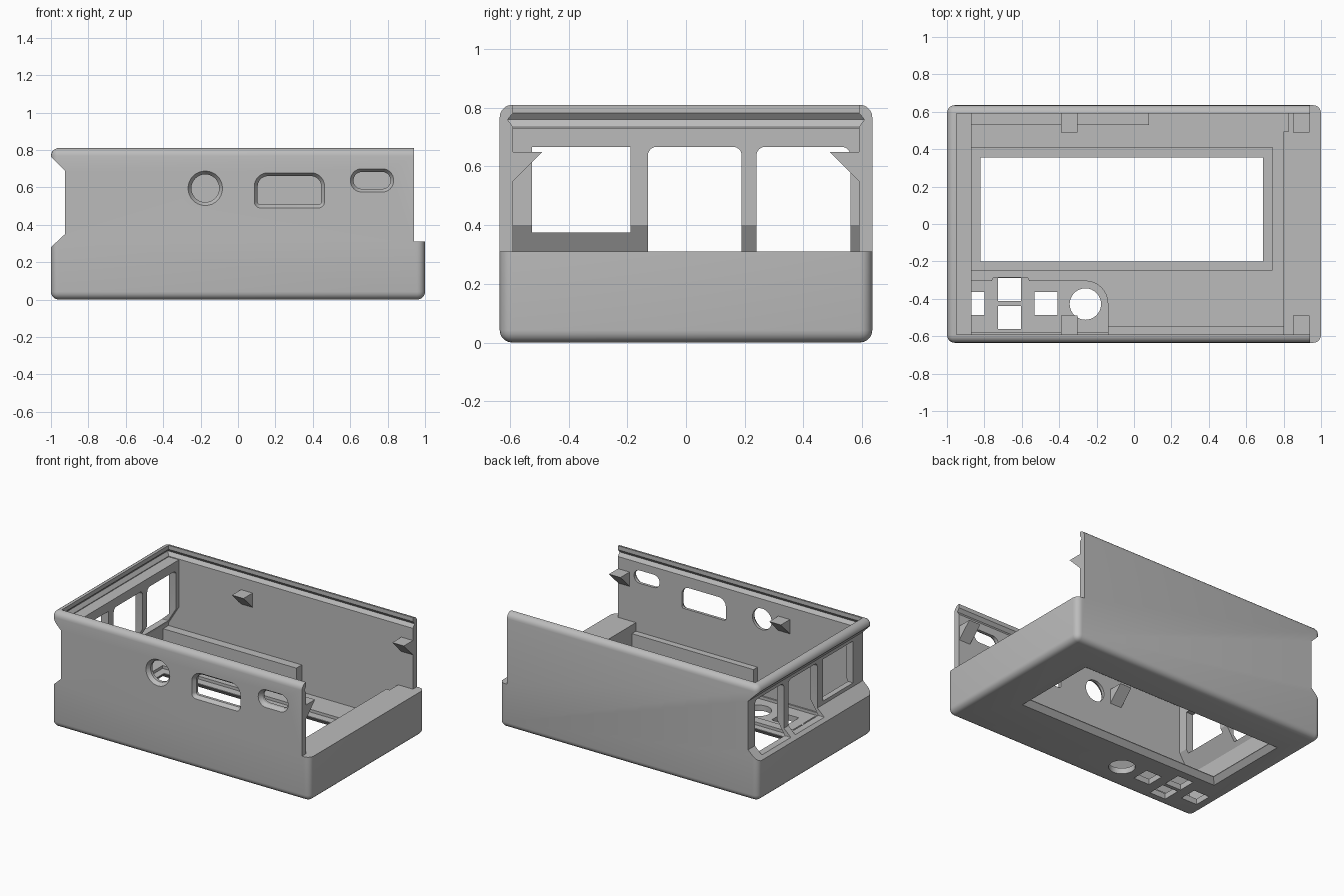
import bpy, bmesh, math
from mathutils import Vector

cube = bpy.data.objects.get("Cube")
if cube:
    bpy.data.objects.remove(cube, do_unlink=True)

grey = bpy.data.materials.new("plain_grey")
grey.use_nodes = True
grey.diffuse_color = (0.5, 0.5, 0.5, 1)
grey.node_tree.nodes["Principled BSDF"].inputs["Base Color"].default_value = (0.5, 0.5, 0.5, 1)


def loft(name, rings):
    """Closed solid skinned through rings of equal point count."""
    bm = bmesh.new()
    loops = [[bm.verts.new(p) for p in ring] for ring in rings]
    for a, b in zip(loops, loops[1:]):
        for i in range(len(a)):
            j = (i + 1) % len(a)
            bm.faces.new((a[i], a[j], b[j], b[i]))
    bm.faces.new(loops[0])
    bm.faces.new(loops[-1])
    bmesh.ops.recalc_face_normals(bm, faces=bm.faces)
    mesh = bpy.data.meshes.new(name)
    bm.to_mesh(mesh)
    bm.free()
    obj = bpy.data.objects.new(name, mesh)
    bpy.context.collection.objects.link(obj)
    mesh.materials.append(grey)
    return obj


def place(axis, u, v, d):
    return {"x": (d, u, v), "y": (u, d, v), "z": (u, v, d)}[axis]


def prism(name, axis, pts, a, b):
    return loft(name, [[place(axis, u, v, d) for u, v in pts] for d in (a, b)])


def rect(u0, u1, v0, v1):
    return [(u0, v0), (u1, v0), (u1, v1), (u0, v1)]


def box(name, x0, x1, y0, y1, z0, z1):
    return prism(name, "z", rect(x0, x1, y0, y1), z0, z1)


def arc(cu, cv, r, start, end, steps=8):
    angles = [math.radians(start + (end - start) * i / steps) for i in range(steps + 1)]
    return [(cu + r * math.cos(t), cv + r * math.sin(t)) for t in angles]


def round_rect(u0, u1, v0, v1, low, high):
    """Rectangle with separate radii for lower and upper corners."""
    return (arc(u0 + low, v0 + low, low, 180, 270) + arc(u1 - low, v0 + low, low, 270, 360)
            + arc(u1 - high, v1 - high, high, 0, 90) + arc(u0 + high, v1 - high, high, 90, 180))


def apply_mod(obj, mod):
    bpy.context.view_layer.objects.active = obj
    bpy.ops.object.modifier_apply(modifier=mod.name)


def combine(tool, operation):
    mod = case.modifiers.new("combine", "BOOLEAN")
    mod.operation, mod.solver, mod.object = operation, "EXACT", tool
    apply_mod(case, mod)
    bpy.data.objects.remove(tool, do_unlink=True)


def cut(tool):
    combine(tool, "DIFFERENCE")


def add(tool):
    combine(tool, "UNION")


# Rounded outer block
case = box("case_shell", -1, 1, -0.635, 0.635, 0, 0.81)
bevel = case.modifiers.new("round", "BEVEL")
bevel.width, bevel.segments = 0.042, 5
apply_mod(case, bevel)

# Cavity with a snap groove below the rim
cavity_levels = [(0.06, 0), (0.735, 0), (0.76, 0.018), (0.782, 0), (1, 0)]
cut(loft("cavity", [[(x, y, z) for x, y in rect(-0.95 - g, 0.94 + g, -0.59 - g, 0.59 + g)]
                    for z, g in cavity_levels]))

# Open upper end on the right
cut(box("open_end", 0.94, 1.2, -0.8, 0.8, 0.31, 1))

# Port wall, stepped inward with a sloping shoulder
add(prism("port_wall", "y", [(-0.98, 0.23), (-0.95, 0.27), (-0.87, 0.4), (-0.87, 0.73), (-0.98, 0.73)],
          -0.61, 0.61))
cut(prism("port_recess", "y", [(-1.1, 0.18), (-1, 0.28), (-0.925, 0.35), (-0.925, 0.69),
                               (-1, 0.765), (-1.1, 0.865)], -0.8, 0.8))

# Three socket openings in the port wall
cut(box("socket_wide", -1.1, -0.8, -0.525, -0.19, 0.375, 0.667))
for y0, y1 in ((-0.13, 0.19), (0.24, 0.56)):
    cut(prism("socket_tall", "x", round_rect(y0, y1, 0.3, 0.667, 0.005, 0.03), -1.1, -0.8))

# Inner ledges
add(box("end_ledge", 0.8, 0.97, -0.61, 0.495, 0.03, 0.31))
add(box("end_ledge_corner", 0.825, 0.97, 0.48, 0.61, 0.03, 0.31))
add(box("front_ledge", -0.14, 0.85, -0.61, -0.545, 0.03, 0.25))
add(box("back_ledge", -0.97, 0.08, 0.53, 0.61, 0.03, 0.25))

# Screen seat and bevelled screen opening
cut(box("screen_seat", -0.87, 0.74, -0.245, 0.41, 0.04, 0.2))


def screen_ring(grow, z):
    return [(x, y, z) for x, y in rect(-0.82 - grow, 0.69 + grow, -0.2 - grow, 0.355 + grow)]


cut(loft("screen_opening", [screen_ring(0.04, -0.01), screen_ring(0, 0.035), screen_ring(0, 0.2)]))

# Shallow button pocket, square button holes and a round knob hole
pocket = ([(-0.948, -0.58), (-0.14, -0.58)] + arc(-0.26, -0.425, 0.12, 0, 90)
          + [(-0.56, -0.305), (-0.57, -0.285), (-0.75, -0.285), (-0.76, -0.305), (-0.948, -0.305)])
cut(prism("button_pocket", "z", pocket, 0.04, 0.15))
for x, y in ((-0.86, -0.425), (-0.665, -0.35), (-0.665, -0.5), (-0.47, -0.425)):
    cut(box("button_hole", x - 0.062, x + 0.062, y - 0.062, y + 0.062, -0.1, 0.2))
cut(prism("knob_hole", "z", arc(-0.26, -0.428, 0.084, 0, 348.75, 31), -0.1, 0.2))


# Countersunk connector holes in the front wall
def connector(u0, u1, v0, v1, low, high, rim):
    rings = []
    for y, g in ((-0.655, rim), (-0.635, rim), (-0.61, 0), (-0.5, 0)):
        outline = round_rect(u0 - g, u1 + g, v0 - g, v1 + g, low + g, high + g)
        rings.append([(u, y, v) for u, v in outline])
    cut(loft("connector_hole", rings))


connector(-0.249, -0.101, 0.521, 0.669, 0.073, 0.073, 0.018)
connector(0.105, 0.445, 0.508, 0.66, 0.015, 0.055, 0.018)
connector(0.618, 0.815, 0.592, 0.682, 0.043, 0.043, 0.017)

# Snap wedges on the front and back walls
for side in (-1, 1):
    for x0 in (-0.39, 0.85):
        profile = [(side * y, z) for y, z in ((0.605, 0.65), (0.49, 0.65), (0.59, 0.55), (0.605, 0.55))]
        add(prism("snap_wedge", "x", profile, x0, x0 + 0.089))

# Smooth fillets, sharp edges elsewhere
bpy.ops.object.select_all(action="DESELECT")
case.select_set(True)
bpy.context.view_layer.objects.active = case
bpy.ops.object.shade_smooth_by_angle(angle=math.radians(30))
